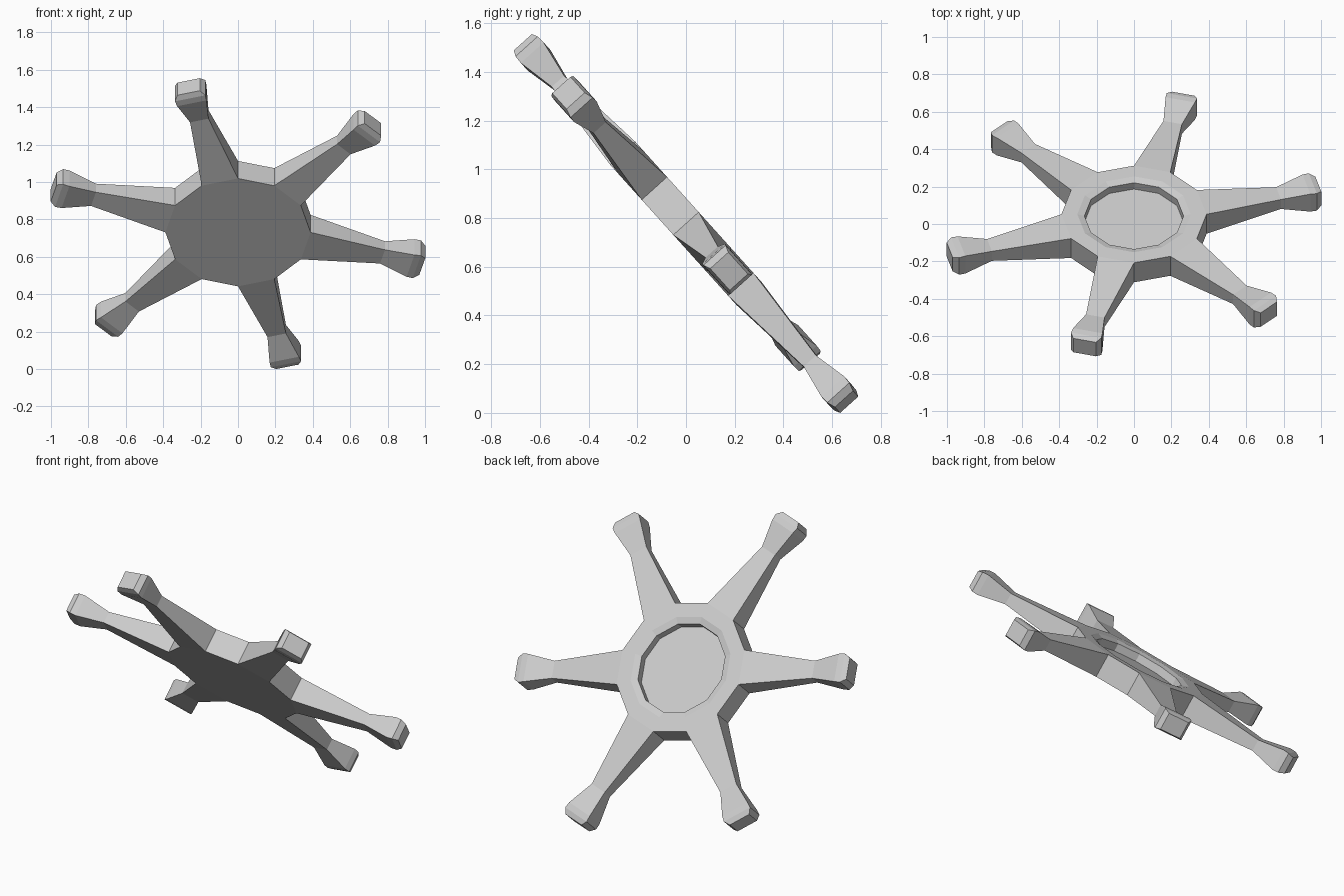
import bpy, bmesh
from math import sin, cos, pi, radians
from mathutils import Matrix

if "Cube" in bpy.data.objects:
    bpy.data.objects.remove(bpy.data.objects["Cube"])

N = 12          # hub sides
R, T = 0.388, 0.07   # hub radius, half thickness
bm = bmesh.new()


def ring(r, z):
    return [bm.verts.new((r * cos(2 * pi * i / N), r * sin(2 * pi * i / N), z)) for i in range(N)]


def bridge(a, b):
    n = len(a)
    for i in range(n):
        j = (i + 1) % n
        bm.faces.new((a[i], a[j], b[j], b[i]))


# Hub: flat underside, rim, chamfered recess and recess floor
bottom, top = ring(R, -T), ring(R, T)
lip, wall, floor = ring(0.303, T), ring(0.265, 0.058), ring(0.265, 0.013)
bm.faces.new(bottom)
for a, b in ((top, lip), (lip, wall), (wall, floor)):
    bridge(a, b)
bm.faces.new(floor)

# Arm sections: distance from centre, half width, half thickness
sections = [(0.80, 0.051, 0.034), (0.955, 0.081, 0.063),
            (0.99, 0.084, 0.061), (1.02, 0.062, 0.05)]

# Alternate hub sides are plain walls or grow a flared arm
for i in range(N):
    j = (i + 1) % N
    loop = [bottom[i], bottom[j], top[j], top[i]]
    if i % 2 == 0:
        ang = 2 * pi * (i + 0.5) / N
        for r, w, t in sections:
            nxt = [bm.verts.new((r * cos(ang) - s * sin(ang), r * sin(ang) + s * cos(ang), z))
                   for s, z in ((-w, -t), (w, -t), (w, t), (-w, t))]
            bridge(loop, nxt)
            loop = nxt
    bm.faces.new(loop)

# Tilt the whole wheel and rest it on the ground
bmesh.ops.recalc_face_normals(bm, faces=bm.faces)
bm.transform(Matrix.Rotation(radians(-48), 4, 'X'))
low = min(v.co.z for v in bm.verts)
bm.transform(Matrix.Translation((0, 0, -low)))

mesh = bpy.data.meshes.new("six_arm_handwheel")
bm.to_mesh(mesh)
bm.free()
bpy.context.collection.objects.link(bpy.data.objects.new("six_arm_handwheel", mesh))
